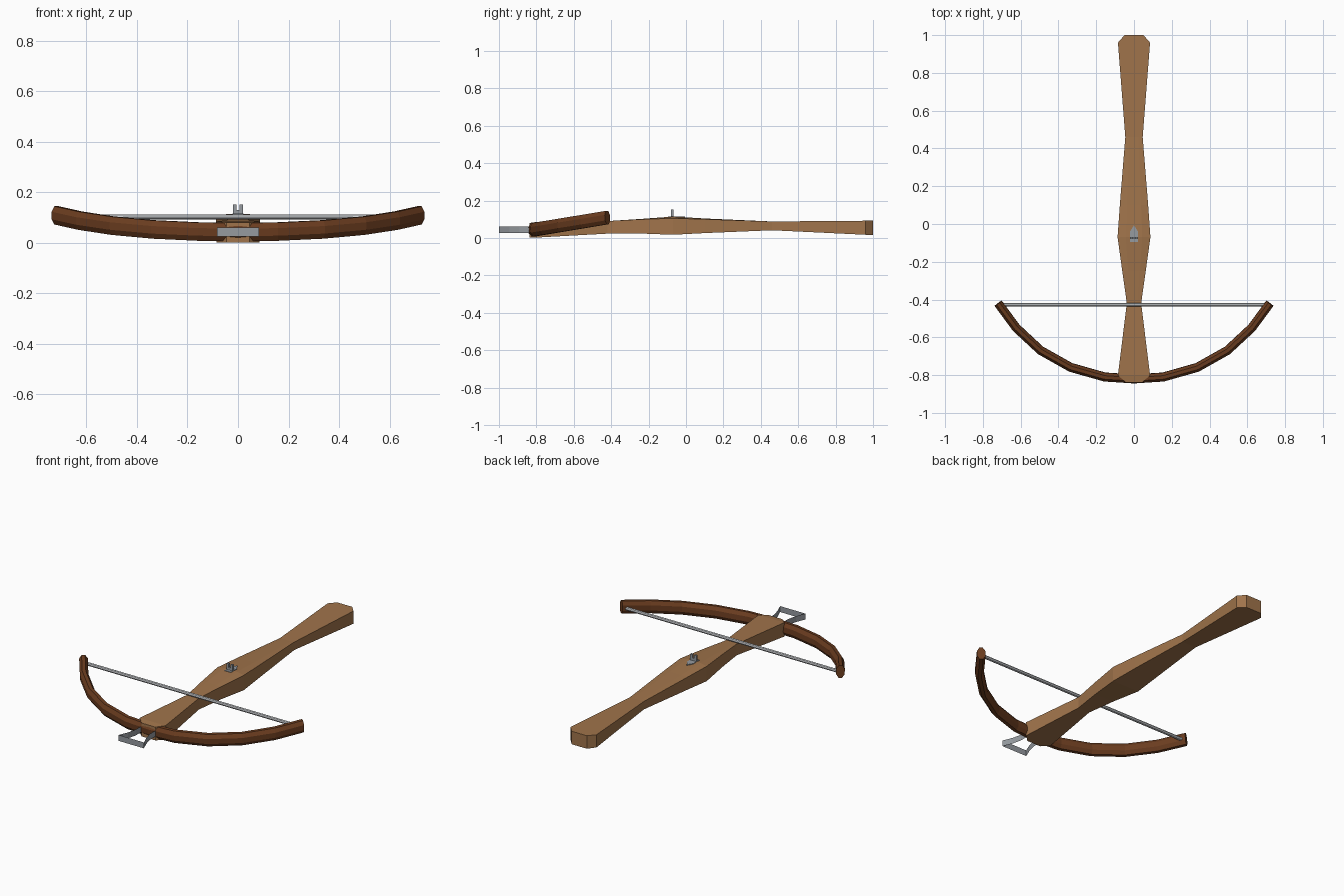
import bpy, math
from mathutils import Vector

if "Cube" in bpy.data.objects:
    bpy.data.objects.remove(bpy.data.objects["Cube"])


def material(name, rgb):
    m = bpy.data.materials.new(name)
    m.diffuse_color = (*rgb, 1)
    m.use_nodes = True
    m.node_tree.nodes["Principled BSDF"].inputs["Base Color"].default_value = m.diffuse_color
    return m


WOOD = material("light wood", (0.352, 0.174, 0.070))
DARK = material("dark wood", (0.147, 0.046, 0.014))
STEEL = material("grey steel", (0.305, 0.328, 0.352))
CORD = material("pale cord", (0.60, 0.62, 0.64))


def make(name, verts, faces, mat):
    me = bpy.data.meshes.new(name)
    me.from_pydata([tuple(v) for v in verts], [], faces)
    me.materials.append(mat)
    ob = bpy.data.objects.new(name, me)
    bpy.context.collection.objects.link(ob)
    return ob


def loft(name, rings, mat):
    """Skin equal-length closed rings and cap both ends."""
    n = len(rings[0])
    verts = [p for r in rings for p in r]
    faces = [(i * n + j, i * n + (j + 1) % n, (i + 1) * n + (j + 1) % n, (i + 1) * n + j)
             for i in range(len(rings) - 1) for j in range(n)]
    faces.append(tuple(reversed(range(n))))
    faces.append(tuple(range((len(rings) - 1) * n, len(rings) * n)))
    ob = make(name, verts, faces, mat)
    bpy.context.view_layer.objects.active = ob
    bpy.ops.object.mode_set(mode='EDIT')
    bpy.ops.mesh.select_all(action='SELECT')
    bpy.ops.mesh.normals_make_consistent(inside=False)
    bpy.ops.object.mode_set(mode='OBJECT')
    return ob


def prism(name, outline, z0, z1, mat):
    return loft(name, [[(x, y, z) for x, y in outline] for z in (z0, z1)], mat)


# Stock: y, half width, bottom, top edge, top middle
stations = [(-0.838, 0.045, 0.001, 0.080, 0.080),
            (-0.80, 0.085, 0.002, 0.085, 0.085),
            (-0.42, 0.038, 0.023, 0.090, 0.090),
            (-0.25, 0.062, 0.024, 0.099, 0.101),
            (-0.07, 0.087, 0.017, 0.105, 0.114),
            (0.10, 0.075, 0.026, 0.100, 0.104),
            (0.46, 0.046, 0.041, 0.088, 0.088),
            (0.96, 0.085, 0.017, 0.092, 0.092),
            (1.00, 0.050, 0.015, 0.092, 0.092)]
loft("stock", [[(-w, y, b), (w, y, b), (w, y, e), (w * 0.5, y, t), (-w * 0.5, y, t), (-w, y, e)]
               for y, w, b, e, t in stations], WOOD)

# Bow limbs: octagonal section swept along a mirrored, upward tilted path
half = [(0.155, -0.810), (0.335, -0.759), (0.495, -0.669), (0.624, -0.549), (0.719, -0.420)]
path = [(-x, y) for x, y in reversed(half)] + half
path.insert(len(half), (0, -0.820))
TILT = 0.165
rings = []
for i, (x, y) in enumerate(path):
    a, b = Vector(path[max(i - 1, 0)]), Vector(path[min(i + 1, len(path) - 1)])
    t = (b - a).normalized()
    normal = Vector((-t.y, t.x))
    centre = 0.043 + (y + 0.820) * TILT
    ring = []
    for k in range(8):
        ang = math.radians(22.5 + 45 * k)
        u, v = 0.025 * math.cos(ang), 0.039 * math.sin(ang)
        ring.append((x + normal.x * u, y + normal.y * u - v * TILT * 0.4,
                     centre + v + normal.y * u * TILT * 0.4))
    rings.append(ring)
loft("bow_limbs", rings, DARK)

# Bow string
loft("bow_string", [[(x, -0.428 + 0.010 * math.cos(k * math.pi / 4),
                      0.103 + 0.010 * math.sin(k * math.pi / 4)) for k in range(8)]
                    for x in (-0.70, 0.70)], CORD)

# Foot stirrup: a thin open band in front of the stock
side = [(0.047, -0.84), (0.047, -0.89), (0.060, -0.945), (0.083, -1.0)]
band = [(-x, y) for x, y in side] + side[::-1]
n = len(band)
make("foot_stirrup", [(x, y, z) for z in (0.026, 0.061) for x, y in band],
     [(i, i + 1, n + i + 1, n + i) for i in range(n - 1)], STEEL)

# Rear sight: pointed base plate and two upright prongs
prism("sight_base", [(-0.021, -0.095), (0.021, -0.095), (0.021, -0.04),
                     (0.0, -0.006), (-0.021, -0.04)], 0.105, 0.1155, STEEL)
prism("sight_foot", [(-0.02, -0.079), (0.02, -0.079), (0.02, -0.068), (-0.02, -0.068)],
      0.112, 0.130, STEEL)
for label, s in (("left", -1), ("right", 1)):
    prism("sight_prong_" + label, [(s * 0.006, -0.079), (s * 0.02, -0.079),
                                   (s * 0.02, -0.068), (s * 0.006, -0.068)],
          0.130, 0.151, STEEL)
